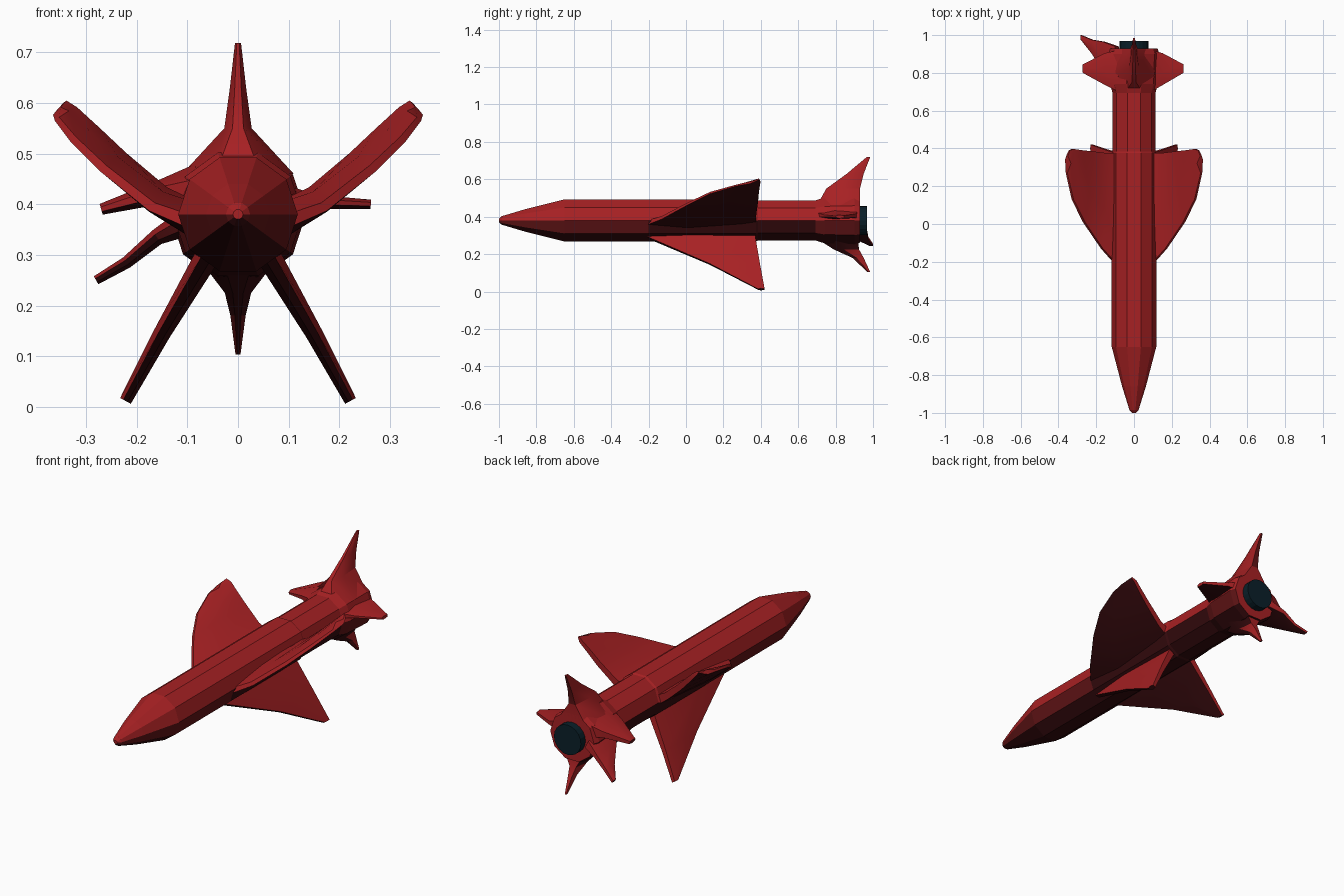
import bpy, bmesh, math
from mathutils import Vector

if "Cube" in bpy.data.objects:
    bpy.data.objects.remove(bpy.data.objects["Cube"])

CZ = 0.38  # height of the body axis


def material(name, rgb):
    m = bpy.data.materials.new(name)
    m.diffuse_color = (*rgb, 1)
    m.use_nodes = True
    m.node_tree.nodes["Principled BSDF"].inputs["Base Color"].default_value = m.diffuse_color
    return m


RED = material("bright red", (0.39, 0.015, 0.017))
MAROON = material("maroon", (0.12, 0.007, 0.008))
DARK = material("dark maroon", (0.035, 0.003, 0.004))
TEAL = material("dark teal", (0.003, 0.014, 0.022))


def underside(f):
    """Red above, maroon on low flanks, dark maroon underneath."""
    nz = f.normal.z
    if nz < -0.4:
        return 2
    if nz < -0.15:
        return 2 if -0.2 < f.calc_center_median().y < 0.7 else 1
    return 0


def loft(name, rings, mats, smooth=None):
    """Skin a list of equal-length point rings and cap both ends."""
    bm = bmesh.new()
    vs = [[bm.verts.new(p) for p in r] for r in rings]
    n = len(vs[0])
    for a, b in zip(vs, vs[1:]):
        for i in range(n):
            j = (i + 1) % n
            bm.faces.new((a[i], a[j], b[j], b[i]))
    bm.faces.new(vs[0])
    bm.faces.new(vs[-1])
    bmesh.ops.recalc_face_normals(bm, faces=bm.faces)
    bm.normal_update()
    if len(mats) > 1:
        for f in bm.faces:
            f.material_index = underside(f)
    me = bpy.data.meshes.new(name)
    bm.to_mesh(me)
    bm.free()
    for m in mats:
        me.materials.append(m)
    ob = bpy.data.objects.new(name, me)
    bpy.context.collection.objects.link(ob)
    if smooth:
        bpy.ops.object.select_all(action='DESELECT')
        ob.select_set(True)
        bpy.context.view_layer.objects.active = ob
        bpy.ops.object.shade_smooth_by_angle(angle=math.radians(smooth))
    return ob


PAINT = [RED, MAROON, DARK]


def tube(name, profile, sides, mats):
    """Faceted body of revolution along y from (y, radius) pairs."""
    rings = [[(r * math.cos(2 * math.pi * i / sides), y,
               CZ + r * math.sin(2 * math.pi * i / sides))
              for i in range(sides)] for y, r in profile]
    return loft(name, rings, mats)


def fin(name, sections, side=1):
    """Fin skinned over (leading point, trailing point, half thickness)."""
    mid = [(Vector(a) + Vector(b)) / 2 for a, b, h in sections]
    rings = []
    for k, (a, b, h) in enumerate(sections):
        a, b = Vector(a), Vector(b)
        span = mid[min(k + 1, len(mid) - 1)] - mid[max(k - 1, 0)]
        span.y = 0
        n = span.cross(Vector((0, 1, 0))).normalized() * h
        m = a.lerp(b, 0.4)
        ring = [a + n * 0.4, m + n, b + n * 0.7, b - n * 0.7, m - n, a - n * 0.4]
        rings.append([(p.x * side, p.y, p.z) for p in ring])
    return loft(name, rings, PAINT, 30)


# Fuselage with pointed nose
tube("fuselage", [(-1.0, 0.01), (-0.985, 0.024), (-0.86, 0.063), (-0.65, 0.118),
                  (-0.2, 0.118), (0.375, 0.118), (0.385, 0.113), (0.72, 0.113)],
     10, PAINT)

# Flared tail collar and engine disc
tube("tail_collar", [(0.69, 0.112), (0.74, 0.128), (0.9, 0.134), (0.93, 0.125)],
     10, PAINT)
tube("engine_nozzle", [(0.9, 0.077), (0.968, 0.077)], 20, [TEAL])

# Main wings: curved upper pair and straight lower pair
upper = [((.08, -.23, .36), (.08, .375, .375), .034),
         ((.17, -.13, .395), (.15, .375, .42), .024),
         ((.265, .01, .470), (.23, .385, .49), .021),
         ((.325, .13, .528), (.28, .39, .54), .018),
         ((.357, .27, .568), (.325, .397, .585), .014),
         ((.363, .34, .578), (.342, .39, .602), .006)]
lower = [((.065, -.21, .29), (.065, .37, .29), .024),
         ((.15, .13, .145), (.15, .395, .145), .017),
         ((.222, .385, .012), (.222, .42, .012), .012)]
for label, s in (("right", 1), ("left", -1)):
    fin("upper_wing_" + label, upper, s)
    fin("lower_wing_" + label, lower, s)

# Tail fins, with thick roots blending into the collar
fin("top_tail_fin", [((0, .70, .46), (0, .93, .46), .11),
                     ((0, .75, .55), (0, .93, .55), .027),
                     ((0, .86, .63), (0, .95, .63), .016),
                     ((0, .965, .718), (0, .985, .718), .006)])
fin("bottom_tail_fin", [((0, .72, .27), (0, .92, .27), .06),
                        ((0, .79, .225), (0, .925, .225), .026),
                        ((0, .89, .18), (0, .95, .18), .015),
                        ((0, .97, .104), (0, .985, .104), .005)])
fin("right_tail_fin", [((.09, .70, .41), (.09, .92, .41), .03),
                       ((.15, .735, .405), (.15, .905, .405), .014),
                       ((.262, .80, .40), (.262, .845, .40), .009)])
fin("left_tail_fin", [((.08, .70, .43), (.08, .92, .43), .05),
                      ((.15, .735, .425), (.15, .905, .425), .024),
                      ((.27, .80, .39), (.27, .845, .39), .011)], -1)
fin("lower_left_tail_fin", [((.09, .72, .37), (.09, .94, .37), .03),
                            ((.16, .80, .335), (.16, .965, .335), .016),
                            ((.22, .90, .285), (.22, .975, .285), .012),
                            ((.28, .975, .25), (.28, 1.0, .25), .009)], -1)
